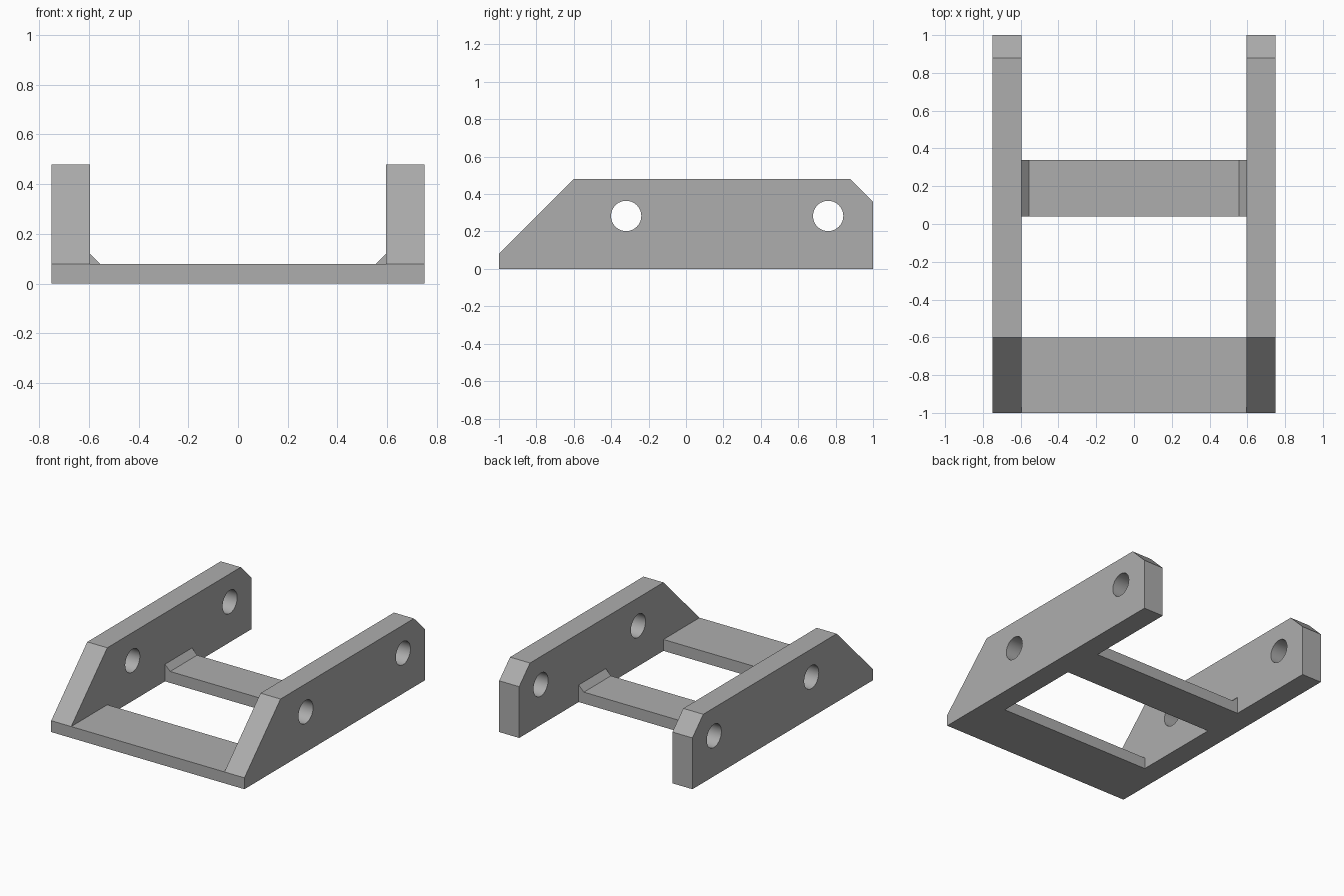
import bpy, bmesh, math
from mathutils import Matrix

if "Cube" in bpy.data.objects:
    bpy.data.objects.remove(bpy.data.objects["Cube"])

OUTER, INNER = 0.75, 0.595      # side plate faces in x
BAR_TOP = 0.08

grey = bpy.data.materials.new("plain_grey")
grey.diffuse_color = (0.42, 0.42, 0.42, 1)
grey.use_nodes = True
grey.node_tree.nodes["Principled BSDF"].inputs["Base Color"].default_value = grey.diffuse_color


def prism(name, profile, axis, start, end):
    """Extrude a closed 2D profile along x (profile is y,z) or y (profile is x,z)."""
    bm = bmesh.new()
    place = (lambda a, b: (start, a, b)) if axis == "x" else (lambda a, b: (a, start, b))
    face = bm.faces.new([bm.verts.new(place(a, b)) for a, b in profile])
    out = bmesh.ops.extrude_face_region(bm, geom=[face])
    d = end - start
    verts = [v for v in out["geom"] if isinstance(v, bmesh.types.BMVert)]
    bmesh.ops.translate(bm, verts=verts, vec=(d, 0, 0) if axis == "x" else (0, d, 0))
    bmesh.ops.recalc_face_normals(bm, faces=bm.faces)
    mesh = bpy.data.meshes.new(name)
    bm.to_mesh(mesh)
    bm.free()
    mesh.materials.append(grey)
    obj = bpy.data.objects.new(name, mesh)
    bpy.context.collection.objects.link(obj)
    return obj


# Hole cutter: two cylinders running through both side plates
bm = bmesh.new()
for y in (-0.32, 0.76):
    bmesh.ops.create_cone(
        bm, cap_ends=True, segments=48, radius1=0.081, radius2=0.081, depth=2,
        matrix=Matrix.Translation((0, y, 0.283)) @ Matrix.Rotation(math.pi / 2, 4, "Y"))
mesh = bpy.data.meshes.new("hole_cutter")
bm.to_mesh(mesh)
bm.free()
mesh.materials.append(grey)
cutter = bpy.data.objects.new("hole_cutter", mesh)
bpy.context.collection.objects.link(cutter)
cutter.hide_render = True
cutter.display_type = "WIRE"

# Side plates with sloped front, clipped rear corner and two holes; corner gussets
side_profile = [(-1, 0), (1, 0), (1, 0.36), (0.88, 0.48), (-0.6, 0.48), (-1, BAR_TOP)]
for side, s in (("left", -1), ("right", 1)):
    plate = prism(side + "_side_plate", side_profile, "x", s * INNER, s * OUTER)
    cut = plate.modifiers.new("holes", "BOOLEAN")
    cut.operation = "DIFFERENCE"
    cut.solver = "EXACT"
    cut.object = cutter
    bpy.ops.object.select_all(action="DESELECT")
    plate.select_set(True)
    bpy.context.view_layer.objects.active = plate
    bpy.ops.object.modifier_apply(modifier=cut.name)
    bpy.ops.object.shade_smooth_by_angle(angle=math.radians(30))

    gusset = [(s * INNER, BAR_TOP), (s * 0.555, BAR_TOP), (s * INNER, 0.12)]
    prism(side + "_gusset", gusset, "y", 0.04, 0.34)

bpy.data.objects.remove(cutter)

# Cross bars joining the plates
bar = [(-INNER, 0), (INNER, 0), (INNER, BAR_TOP), (-INNER, BAR_TOP)]
prism("front_cross_bar", bar, "y", -1, -0.6)
prism("middle_cross_bar", bar, "y", 0.04, 0.34)
